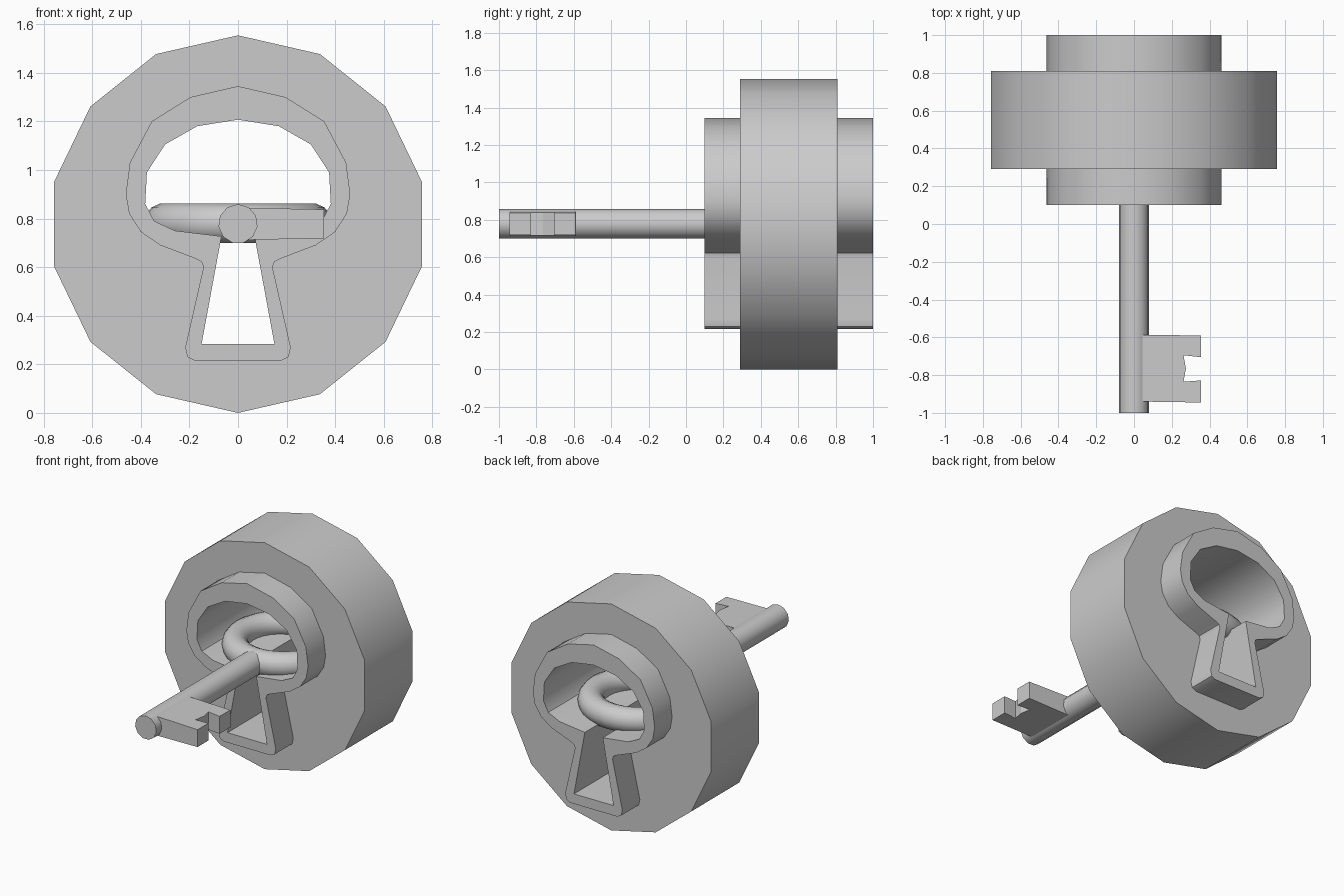
import bpy
from math import sin, cos, pi, radians

if "Cube" in bpy.data.objects:
    bpy.data.objects.remove(bpy.data.objects["Cube"])


def finish(obj, name, angle=35):
    obj.name = name
    bpy.ops.object.select_all(action='DESELECT')
    obj.select_set(True)
    bpy.context.view_layer.objects.active = obj
    bpy.ops.object.convert(target='MESH')
    bpy.ops.object.transform_apply(location=True, rotation=True, scale=True)
    bpy.ops.object.shade_smooth_by_angle(angle=radians(angle))


def plate(name, outlines, y0, y1):
    """Filled x-z outlines (later outlines cut holes) extruded from y0 to y1."""
    curve = bpy.data.curves.new(name, 'CURVE')
    curve.dimensions = '2D'
    curve.fill_mode = 'BOTH'
    curve.extrude = (y1 - y0) / 2
    for pts in outlines:
        s = curve.splines.new('POLY')
        s.points.add(len(pts) - 1)
        for p, (x, z) in zip(s.points, pts):
            p.co = (x, z, 0, 1)
        s.use_cyclic_u = True
    obj = bpy.data.objects.new(name, curve)
    bpy.context.collection.objects.link(obj)
    obj.rotation_euler = (pi / 2, 0, 0)
    obj.location = (0, (y0 + y1) / 2, 0)
    finish(obj, name)


def mirrored(half):
    return half + [(-x, z) for x, z in reversed(half) if x > 0]


# keyhole outlines, right half from top to bottom
lip = mirrored([(0, 1.345), (.195, 1.30), (.355, 1.20), (.445, 1.03), (.462, .90),
                (.448, .82), (.40, .745), (.32, .69), (.175, .635), (.15, .622),
                (.142, .60), (.217, .27), (.208, .23), (.178, .215)])
hole = mirrored([(0, 1.207), (.168, 1.18), (.30, 1.105), (.375, .99), (.382, .86),
                 (.345, .79), (.26, .75), (.068, .727), (.15, .283)])

# lock body and raised keyhole rim
R = .777
disc = [(R * sin(2 * pi * k / 14), R + R * cos(2 * pi * k / 14)) for k in range(14)]
plate("lock_body", [disc, lip], .29, .81)
plate("keyhole_rim", [lip, hole], .10, 1.0)

# key bow
bpy.ops.mesh.primitive_torus_add(major_radius=.305, minor_radius=.083, major_segments=32,
                                 minor_segments=14, location=(0, .5, .78))
finish(bpy.context.object, "key_bow")

# key shaft
bpy.ops.mesh.primitive_cylinder_add(vertices=11, radius=.081, depth=1.2,
                                    location=(0, -.4, .778), rotation=(pi / 2, 0, 0))
finish(bpy.context.object, "key_shaft", 40)

# notched key bit, slightly thinner towards its tip
bit = [(.03, -.94), (.355, -.945), (.355, -.828), (.262, -.835), (.275, -.765),
       (.262, -.695), (.355, -.705), (.355, -.59), (.03, -.587)]
n = len(bit)
verts = [(x, y, .778 + s * (.066 - .02 * (x - .03))) for s in (-1, 1) for x, y in bit]
faces = [list(range(n))[::-1], list(range(n, 2 * n))]
faces += [[i, (i + 1) % n, n + (i + 1) % n, n + i] for i in range(n)]
mesh = bpy.data.meshes.new("key_bit")
mesh.from_pydata(verts, [], faces)
obj = bpy.data.objects.new("key_bit", mesh)
bpy.context.collection.objects.link(obj)
finish(obj, "key_bit", 10)
